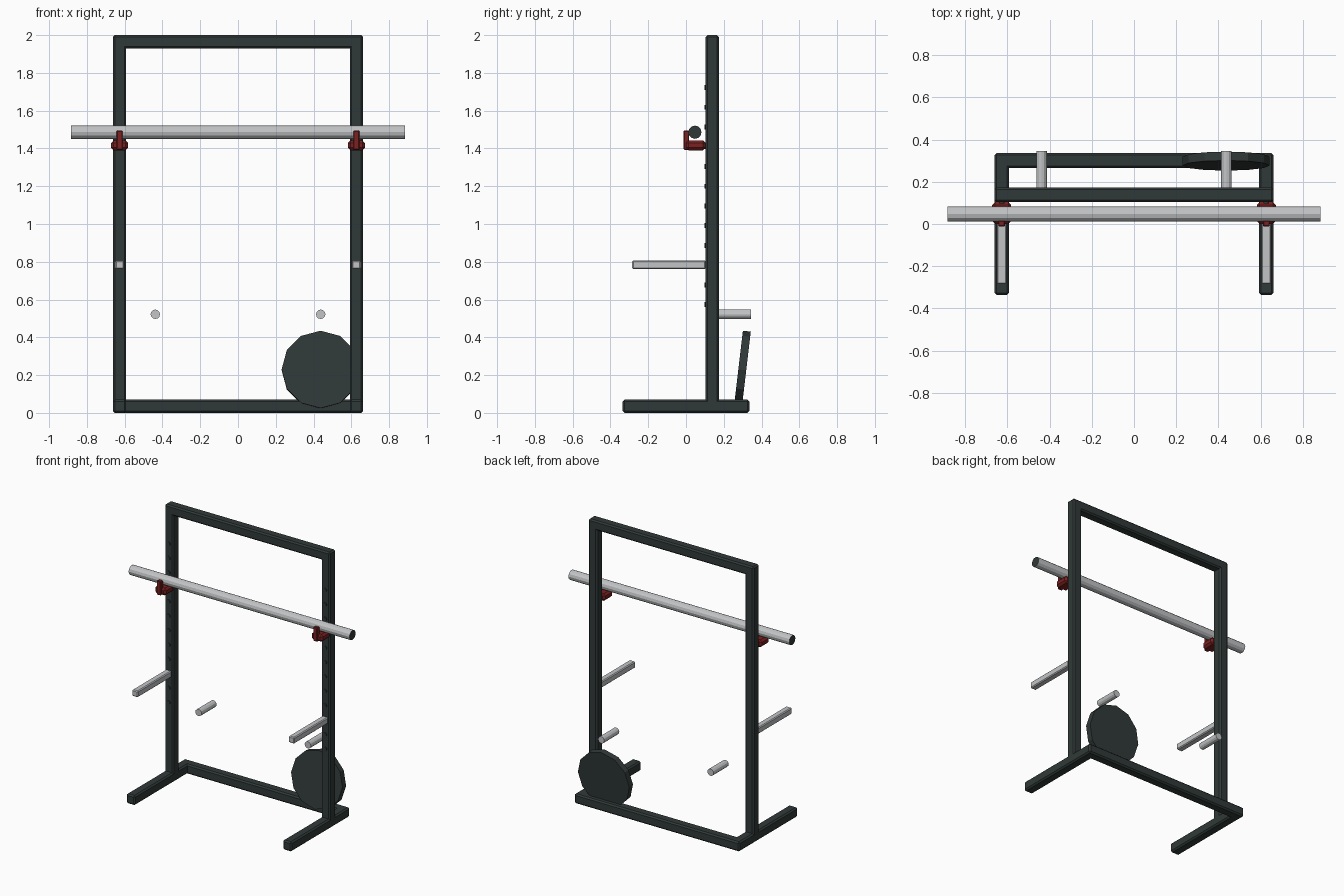
import bpy
import math

cube = bpy.data.objects.get("Cube")
if cube:
    bpy.data.objects.remove(cube, do_unlink=True)


def material(name, rgb):
    mat = bpy.data.materials.new(name)
    mat.use_nodes = True
    colour = (*rgb, 1)
    mat.diffuse_color = colour
    mat.node_tree.nodes["Principled BSDF"].inputs["Base Color"].default_value = colour
    return mat


DARK = material("dark green grey paint", (0.03, 0.042, 0.04))
STEEL = material("light steel", (0.54, 0.55, 0.56))
RED = material("deep red", (0.2, 0.015, 0.015))


def box(name, x, y, z, mat, bevel=0.01):
    """Bevelled box from (min, max) ranges."""
    lo, hi = zip(x, y, z)
    centre = [(a + b) / 2 for a, b in zip(lo, hi)]
    bpy.ops.mesh.primitive_cube_add(size=1, location=centre)
    ob = bpy.context.object
    ob.name = name
    ob.scale = [b - a for a, b in zip(lo, hi)]
    bpy.ops.object.transform_apply(location=False, rotation=False, scale=True)
    mod = ob.modifiers.new("edge bevel", "BEVEL")
    mod.width = bevel
    mod.segments = 1
    ob.data.materials.append(mat)
    return ob


def rod(name, centre, radius, length, rotation, mat, sides=12):
    bpy.ops.mesh.primitive_cylinder_add(vertices=sides, radius=radius, depth=length,
                                        location=centre, rotation=rotation)
    ob = bpy.context.object
    ob.name = name
    ob.data.materials.append(mat)
    return ob


T = 0.07          # tube size
W = 0.662         # half width of the frame
D = 0.336         # half depth of the feet
FRONT = 0.104     # front face of the uprights
BACK = FRONT + T
QUARTER = math.pi / 2

# Cross members
box("rear_base_beam", (-W, W), (D - T, D), (0, T), DARK)
box("top_beam", (-W, W), (FRONT, BACK), (2 - T, 2), DARK)

for side, s in (("left", 1), ("right", -1)):
    mid = s * (W - T / 2)

    def across(half):
        return (mid - half, mid + half)

    # Frame tubes
    box(side + "_foot", across(T / 2), (-D, D), (0, T), DARK)
    box(side + "_upright", across(T / 2), (FRONT, BACK), (0.03, 2), DARK)

    # Row of shallow hole bushings up the front of the upright
    for i in range(12):
        rod(f"{side}_hole_{i + 1}", (mid, FRONT, 0.573 + i * 0.1045), 0.013, 0.014,
            (QUARTER, 0, 0), DARK)

    # Bar hook: a seat with a front lip
    box(side + "_hook_seat", across(0.045), (0, FRONT), (1.39, 1.443), RED, 0.014)
    box(side + "_hook_lip", across(0.016), (-0.012, 0.016), (1.393, 1.495), RED, 0.004)

    # Safety arm and plate storage peg
    box(side + "_safety_arm", across(0.023), (-0.285, FRONT), (0.761, 0.807), STEEL, 0.006)
    rod(side + "_storage_peg", (s * 0.438, 0.259, 0.522), 0.025, 0.172,
        (QUARTER, 0, 0), STEEL)

# Barbell shaft with dark end faces
bar = rod("barbell_shaft", (0, 0.047, 1.486), 0.035, 1.77, (0, QUARTER, 0), STEEL)
bar.data.materials.append(DARK)
for face in bar.data.polygons:
    if abs(face.normal.z) > 0.9:
        face.material_index = 1

# Weight plate leaning back on the rear beam
rod("weight_plate", (0.437, 0.298, 0.228), 0.206, 0.042,
    (QUARTER - math.radians(6.7), 0, 0), DARK)
